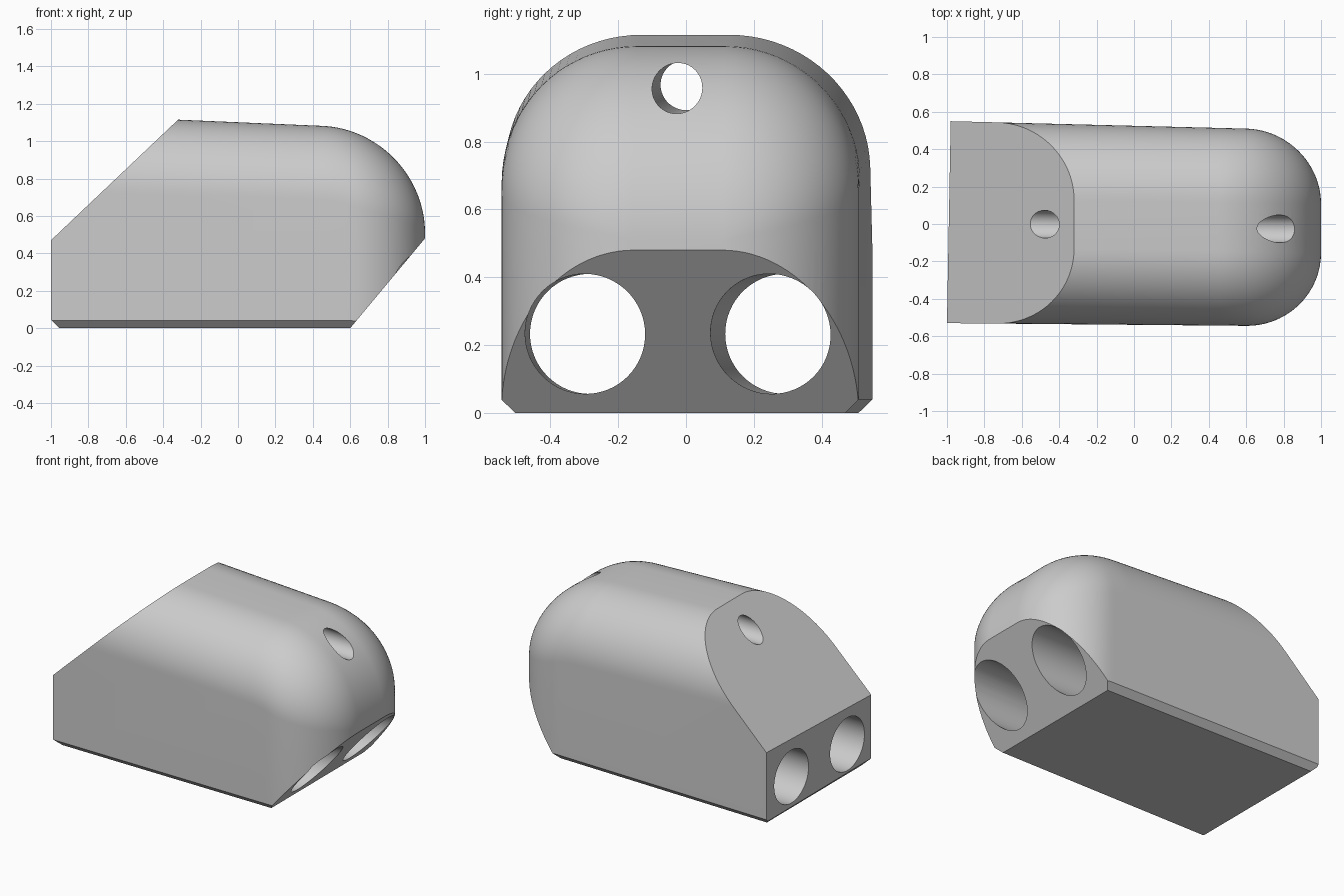
import bpy, bmesh, math
from mathutils import Vector

cube = bpy.data.objects.get("Cube")
if cube:
    bpy.data.objects.remove(cube, do_unlink=True)

grey = bpy.data.materials.new("light_grey")
grey.use_nodes = True
colour = (0.6, 0.6, 0.6, 1)
grey.diffuse_color = colour
grey.node_tree.nodes["Principled BSDF"].inputs["Base Color"].default_value = colour

FLAT = 0.13          # half width of the flat strip along the top
ARC = 20             # steps around each rounded corner


def quarter(x, start):
    """Quarter-circle falloff: 1 before start, 0 at the nose tip."""
    u = max(0.0, (x - start) / (1 - start))
    return math.sqrt(max(0.0, 1 - u * u))


def section(x):
    """Arch-shaped cross-section whose corners shrink towards the nose."""
    mid = -0.007 - 0.017 * x
    radius = (0.402 - 0.008 * x) * quarter(x, 0.6)
    top = 1.101 - 0.043 * x - 0.55 * (1 - quarter(x, 0.45))
    half = FLAT + radius
    pts = [(x, mid + half, 0)]
    for side in (1, -1):
        for i in range(ARC + 1):
            a = math.pi / 2 * (i if side > 0 else ARC - i) / ARC
            pts.append((x, mid + side * (FLAT + radius * math.cos(a)),
                        top - radius * (1 - math.sin(a))))
    return pts + [(x, mid - half, 0)]


# Body: lofted arch with a domed nose
bm = bmesh.new()
stations = [-1.03, 0.45] + [0.45 + 0.55 * math.sin(math.pi / 2 * i / 32) for i in range(1, 33)]
rings = [[bm.verts.new(p) for p in section(x)] for x in stations]
for a, b in zip(rings, rings[1:]):
    for i in range(len(a)):
        j = (i + 1) % len(a)
        bm.faces.new((a[i], a[j], b[j], b[i]))
bm.faces.new(rings[0])
bm.faces.new(rings[-1])
bmesh.ops.remove_doubles(bm, verts=bm.verts, dist=0.0001)
bmesh.ops.dissolve_degenerate(bm, edges=bm.edges, dist=0.0001)

# Planar trims, each a point and an outward direction
trims = [
    ((-1, -0.53, 0), (-1, 0.0185, 0)),            # tail end
    ((-1, 0, 0.47), (-0.645, 0, 0.68)),           # sloping tail top
    ((0.6, 0, 0), (0.48, 0, -0.4)),               # undercut below the nose
    ((-1, 0.51, 0), (0.025, 1, -1)),              # lower left chamfer
    ((-1, -0.49, 0), (-0.009, -1, -1)),           # lower right chamfer
    ((-0.955, 0, 0), (-1, 0, -1)),                # lower tail chamfer
]
for point, normal in trims:
    geom = bm.verts[:] + bm.edges[:] + bm.faces[:]
    cut = bmesh.ops.bisect_plane(bm, geom=geom, dist=0.00001, plane_co=point,
                                 plane_no=Vector(normal).normalized(), clear_outer=True)
    rim = [e for e in cut["geom_cut"] if isinstance(e, bmesh.types.BMEdge)]
    bmesh.ops.contextual_create(bm, geom=rim)
bmesh.ops.recalc_face_normals(bm, faces=bm.faces)
mesh = bpy.data.meshes.new("body")
bm.to_mesh(mesh)
bm.free()
body = bpy.data.objects.new("body", mesh)
bpy.context.collection.objects.link(body)
mesh.materials.append(grey)


def drill(start, end, radius):
    """Cut a round hole through the body along a line."""
    start, end = Vector(start), Vector(end)
    line = end - start
    bpy.ops.mesh.primitive_cylinder_add(
        vertices=64, radius=radius, depth=line.length * 1.2,
        location=(start + end) / 2, rotation=line.to_track_quat("Z", "Y").to_euler())
    cutter = bpy.context.object
    cutter.name = "hole_cutter"
    cutter.hide_render = True
    cutter.data.materials.append(grey)
    mod = body.modifiers.new("hole", "BOOLEAN")
    mod.operation = "DIFFERENCE"
    mod.solver = "EXACT"
    mod.object = cutter
    bpy.ops.object.select_all(action="DESELECT")
    body.select_set(True)
    bpy.context.view_layer.objects.active = body
    bpy.ops.object.modifier_apply(modifier=mod.name)
    bpy.data.objects.remove(cutter, do_unlink=True)


# Two large lower bores and one small upper bore
drill((-1, -0.283, 0.233), (0.85, -0.298, 0.233), 0.177)
drill((-1, 0.293, 0.233), (0.85, 0.248, 0.233), 0.177)
drill((-0.475, -0.001, 0.966), (0.78, -0.026, 0.957), 0.074)

bpy.ops.object.shade_smooth_by_angle(angle=math.radians(30))
